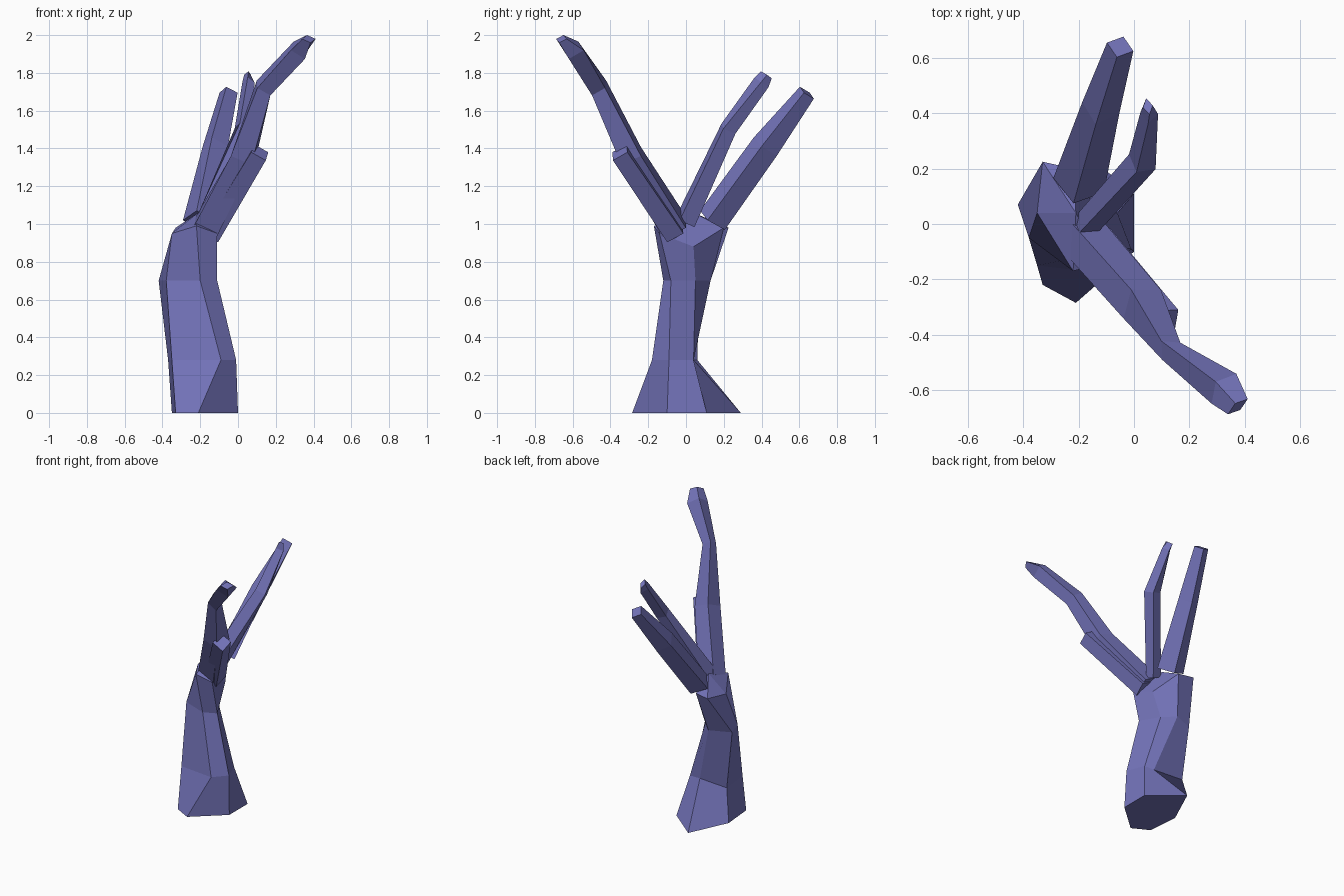
import bpy, bmesh
from mathutils import Vector

if "Cube" in bpy.data.objects:
    bpy.data.objects.remove(bpy.data.objects["Cube"])

mat = bpy.data.materials.new("bark")
mat.diffuse_color = (0.17, 0.17, 0.48, 1)
mat.use_nodes = True
mat.node_tree.nodes["Principled BSDF"].inputs["Base Color"].default_value = mat.diffuse_color


def loft(name, rings, apex=None):
    """Skin a list of equal-length vertex rings, flat shaded and capped."""
    bm = bmesh.new()
    vr = [[bm.verts.new(p) for p in r] for r in rings]
    n = len(vr[0])
    for a, b in zip(vr, vr[1:]):
        for i in range(n):
            j = (i + 1) % n
            bm.faces.new((a[i], a[j], b[j], b[i]))
    bm.faces.new(vr[0][::-1])
    if apex:
        top = bm.verts.new(apex)
        for i in range(n):
            bm.faces.new((vr[-1][i], vr[-1][(i + 1) % n], top))
    else:
        bm.faces.new(vr[-1])
    bmesh.ops.recalc_face_normals(bm, faces=bm.faces)
    me = bpy.data.meshes.new(name)
    bm.to_mesh(me)
    bm.free()
    me.materials.append(mat)
    ob = bpy.data.objects.new(name, me)
    bpy.context.collection.objects.link(ob)


def branch(name, path):
    """Four-sided limb; path points are (x, y, z, half width, half height)."""
    pts = [Vector(p[:3]) for p in path]
    rings = []
    for i, (c, p) in enumerate(zip(pts, path)):
        t = (pts[min(i + 1, len(pts) - 1)] - pts[max(i - 1, 0)]).normalized()
        side = t.cross(Vector((0, 0, 1))).normalized()
        up = side.cross(t)
        w, h = p[3:]
        rings.append([c + side * w, c + up * h, c - side * w, c - up * h])
    loft(name, rings)


# Trunk: six-sided sections from flared foot to fork
foot = [(-.21, -.285, 0), (0, -.10, 0), (0, .11, 0), (-.22, .29, 0), (-.35, .01, 0), (-.33, -.22, 0)]
ankle = [(-.09, -.18, .28), (-.01, -.09, .28), (-.06, .04, .28), (-.14, .04, .28), (-.37, .06, .28), (-.35, -.15, .28)]
waist = [(-.20, -.12, .7), (-.11, -.08, .7), (-.19, .05, .7), (-.27, .13, .7), (-.42, .07, .7), (-.38, -.05, .7)]
fork = [(-.22, -.17, .99), (-.11, -.14, .95), (-.13, .04, .88), (-.22, .2, .98), (-.33, .225, .98), (-.35, .04, .95)]
loft("trunk", [foot, ankle, waist, fork], apex=(-.21, .04, 1.06))

# Limbs
branch("front_branch", [(-.17, -.06, .98, .09, .10), (.03, -.29, 1.36, .085, .08),
                        (.135, -.46, 1.72, .045, .065), (.325, -.595, 1.92, .07, .06),
                        (.375, -.66, 1.98, .045, .025)])
branch("broken_stub", [(-.14, -.06, .95, .07, .07), (.115, -.35, 1.38, .06, .065)])
branch("back_branch", [(-.20, .14, 1.02, .095, .085), (-.12, .42, 1.41, .07, .08),
                       (-.05, .64, 1.695, .05, .05)])
branch("middle_branch", [(-.17, .0, 1.02, .05, .07), (.03, .225, 1.505, .055, .05),
                         (.055, .40, 1.75, .032, .045), (.05, .425, 1.79, .018, .035)])
